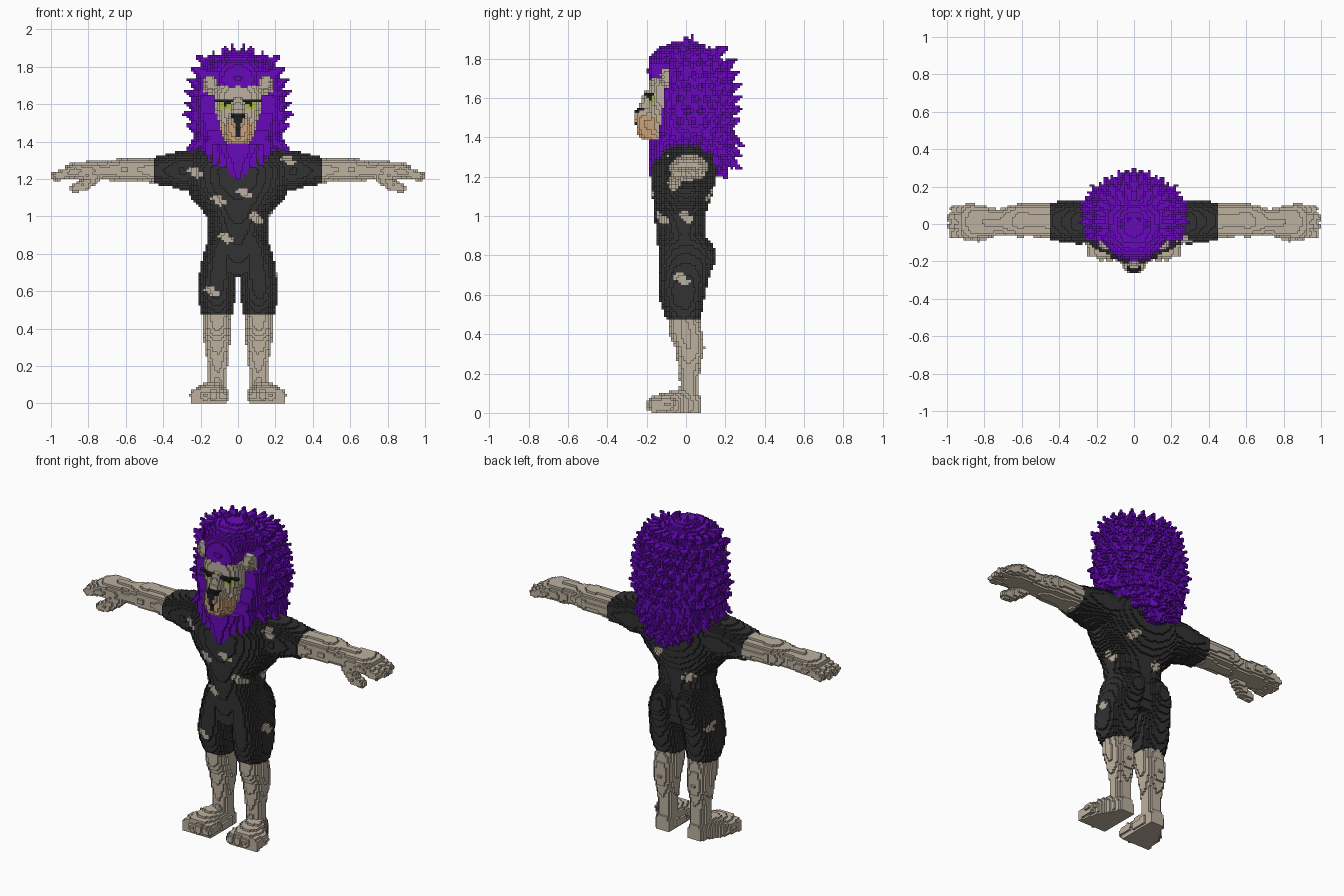
import bpy, math, random
from mathutils import Vector

random.seed(4)
S = 0.0125                      # voxel size
cells = {}                      # (i, j, k) -> (part name, colour name)

COLOURS = {
    "purple hair": (0.14, 0.003, 0.50),
    "fur": (0.51, 0.44, 0.35),
    "black cloth": (0.032, 0.032, 0.032),
    "tan muzzle": (0.58, 0.36, 0.20),
    "dark nose": (0.014, 0.014, 0.016),
    "yellow green eye": (0.40, 0.48, 0.05),
}


def put(c, val):
    """Set a voxel and its mirror image."""
    if c[2] >= 0:
        for i in (c[0], -1 - c[0]):
            if val:
                cells[(i, c[1], c[2])] = val
            else:
                cells.pop((i, c[1], c[2]), None)


def span(a, b):
    return range(math.floor(a / S), math.ceil(b / S) + 1)


def section(secs, t):
    """Interpolate between the sections of a loft."""
    for p, q in zip(secs, secs[1:]):
        if p[0] <= t <= q[0]:
            f = (t - p[0]) / (q[0] - p[0])
            return [u + (v - u) * f for u, v in zip(p, q)]
    return None


def loft(axis, secs, val, power=2.2):
    """Sections: position, centre a, radius a, centre b, radius b below, radius b above."""
    ax = [n for n in range(3) if n != axis]
    for t in span(secs[0][0], secs[-1][0]):
        s = section(secs, (t + 0.5) * S)
        if not s:
            continue
        _, ca, ra, cb, rm, rp = s
        for u in span(ca - ra, ca + ra):
            for v in span(cb - rm, cb + rp):
                db = (v + 0.5) * S - cb
                d = (abs((u + 0.5) * S - ca) / ra) ** power + (abs(db) / (rp if db > 0 else rm)) ** power
                if d <= 1:
                    c = [0, 0, 0]
                    c[axis], c[ax[0]], c[ax[1]] = t, u, v
                    put(tuple(c), val)


def taper(p, q, r0, r1, val):
    """Round-ended tapered rod."""
    p, q = Vector(p), Vector(q)
    d, r = q - p, max(r0, r1)
    rng = [span(min(a, b) - r, max(a, b) + r) for a, b in zip(p, q)]
    for i in rng[0]:
        for j in rng[1]:
            for k in rng[2]:
                w = Vector(((i + .5) * S, (j + .5) * S, (k + .5) * S)) - p
                f = min(1, max(0, w.dot(d) / max(d.dot(d), 1e-9)))
                if (w - d * f).length <= r0 + (r1 - r0) * f:
                    put((i, j, k), val)


def recolour(part, colour, rule):
    for c, v in list(cells.items()):
        if v[0] == part and rule(*[(n + 0.5) * S for n in c]):
            cells[c] = (part, colour)


# feet, toes and lower legs
LEG = ("legs", "fur")
loft(1, [(-.17, .155, .095, .03, .06, .055), (-.05, .14, .085, .03, .06, .085),
         (.02, .115, .06, .03, .06, .09), (.07, .11, .045, .03, .06, .06)], LEG, 2.6)
for x, y in ((.085, -.165), (.13, -.168), (.175, -.16), (.22, -.14)):
    taper((x, y + .05, .045), (x, y, .04), .038, .035, LEG)
loft(2, [(.05, .11, .05, .01, .05, .06), (.15, .11, .05, .01, .04, .055), (.22, .11, .055, .01, .045, .06),
         (.33, .112, .07, .015, .07, .08), (.40, .112, .072, .0, .085, .085), (.49, .108, .073, -.01, .085, .075)], LEG)

# arms, hands, fingers and thumbs
ARM = ("arms", "fur")
loft(0, [(.42, .015, .095, 1.245, .07, .065), (.55, .02, .088, 1.25, .06, .06), (.62, .02, .09, 1.25, .06, .062),
         (.72, .01, .068, 1.245, .05, .05), (.79, .01, .085, 1.24, .045, .055), (.87, .012, .098, 1.24, .04, .05),
         (.93, .012, .09, 1.235, .03, .035)], ARM)
for y, tip in ((-.055, .965), (-.012, .98), (.035, .98), (.078, .96)):
    taper((.87, y, 1.245), (tip, y, 1.215), .03, .022, ARM)
taper((.76, -.035, 1.215), (.83, -.062, 1.165), .035, .032, ARM)
taper((.83, -.062, 1.165), (.875, -.06, 1.15), .03, .025, ARM)

# ragged suit: thighs, torso, shoulders
SUIT = ("suit", "black cloth")
loft(2, [(.475, .108, .085, -.01, .09, .08), (.55, .115, .097, -.01, .12, .10), (.62, .115, .102, -.01, .13, .11),
         (.69, .107, .102, 0, .14, .12), (.78, .095, .095, 0, .14, .155), (.85, .08, .09, 0, .14, .14),
         (.91, .07, .07, 0, .13, .09)], SUIT)
loft(2, [(.69, 0, .16, 0, .12, .10), (.80, 0, .18, 0, .14, .115), (.90, 0, .158, 0, .148, .095),
         (1.0, 0, .168, 0, .162, .10), (1.1, 0, .25, 0, .17, .13), (1.17, 0, .29, 0, .177, .15),
         (1.25, 0, .30, 0, .18, .165), (1.31, 0, .29, 0, .155, .15), (1.36, 0, .23, 0, .10, .11)], SUIT, 2.1)
loft(0, [(.18, .01, .11, 1.25, .10, .11), (.30, .01, .118, 1.24, .10, .115),
         (.38, .012, .108, 1.245, .08, .088), (.445, .015, .102, 1.245, .075, .073)], SUIT)

# worn holes showing fur: side +1/-1 along the facing axis, then two coordinates
HOLES = [("y", -1, -.23, 1.235), ("y", -1, .27, 1.30), ("y", -1, .035, 1.125), ("y", -1, -.105, 1.085),
         ("y", -1, .10, .99), ("y", -1, -.065, .885), ("y", -1, -.14, .60), ("y", 1, .10, 1.11),
         ("y", 1, -.08, .985), ("x", 1, 0, .995), ("x", 1, -.02, .68), ("x", -1, .04, .70)]


def in_hole(x, y, z):
    for axis, side, u, w in HOLES:
        depth, a = (y, x) if axis == "y" else (x, y)
        if axis == "x" and abs(x) < .12:
            continue
        if depth * side > 0 and math.hypot(a - u, z - w) + .35 * (a - u) * (1 if z > w else -1) < .028:
            return True
    return False


recolour("suit", "fur", in_hole)

# mane: main mass
MANE = ("mane", "purple hair")
BULK = [(1.20, 0, .05, .02, .205, .19), (1.28, 0, .13, .03, .215, .195), (1.36, 0, .20, .04, .23, .195),
        (1.45, 0, .242, .05, .23, .185), (1.55, 0, .255, .06, .245, .175), (1.65, 0, .245, .06, .25, .175),
        (1.75, 0, .22, .05, .245, .165), (1.82, 0, .175, .02, .20, .13), (1.86, 0, .11, 0, .13, .10),
        (1.885, 0, .05, 0, .06, .06)]
loft(2, BULK, MANE)

# mane: rows of pointed locks around the sides and back, then the crown
for row in range(10):
    z = 1.30 + row * .057
    _, _, rx, yc, rm, rp = section(BULK, z)
    for n in range(8):
        a = math.radians(-28 + n * 17 + (row % 2) * 8)
        out = Vector((math.cos(a), math.sin(a), 0))
        base = Vector((rx * out.x * .9, yc + (rp if out.y > 0 else rm) * out.y * .9, z))
        lift = -.06 if z < 1.42 else .015 + .03 * (z - 1.42) / .4
        reach = random.uniform(.055, .08)
        taper(base, base + out * reach + Vector((0, 0, lift)), .036, .004, MANE)
for x, y, z in ((.0, .01, 1.86), (.07, .0, 1.905), (.13, -.02, 1.87), (.17, -.05, 1.85), (.05, -.10, 1.87),
                (.11, -.11, 1.85), (.06, .09, 1.865), (.13, .07, 1.85), (.03, .03, 1.905)):
    taper((x * .85, y * .9, z - .07), (x * 1.05, y, z + .012), .04, .004, MANE)
for x, z in ((0, 1.19), (.045, 1.215), (.085, 1.24), (.125, 1.27), (.16, 1.30)):      # beard and nape tips
    taper((x, -.165 + x * .35, z + .09), (x, -.182 + x * .3, z + .01), .028, .006, MANE)
    taper((x, .185, z + .10), (x * .9, .20 - x * .2, z - .01), .035, .008, MANE)

# clear the face opening and the ear sockets
for c in list(cells):
    x, y, z = [(n + .5) * S for n in c]
    face = 1.39 < z < 1.69 + .08 * abs(x) and y < -.10 - .13 * (1.7 - z)
    ear = .105 < abs(x) < .21 and 1.65 < z < 1.77 and y < -.085
    if cells[c][0] == "mane" and (face or ear):
        del cells[c]

# head with muzzle and nose bridge
HEAD = ("head", "fur")
loft(2, [(1.385, 0, .06, -.12, .08, .1), (1.42, 0, .08, -.12, .09, .1), (1.50, 0, .105, -.10, .095, .1),
         (1.58, 0, .128, -.10, .095, .1), (1.66, 0, .132, -.10, .09, .1), (1.70, 0, .12, -.10, .08, .1)], HEAD, 2.4)
loft(2, [(1.385, 0, .045, -.19, .035, .05), (1.42, 0, .068, -.19, .055, .05), (1.48, 0, .072, -.19, .07, .05),
         (1.53, 0, .052, -.19, .078, .05), (1.56, 0, .038, -.19, .05, .05), (1.64, 0, .03, -.18, .025, .05)], HEAD, 2.4)
recolour("head", "tan muzzle", lambda x, y, z: z < 1.525 - .3 * abs(x) and y < -.155)
recolour("head", "dark nose", lambda x, y, z: y < -.2 and (
    (1.49 < z < 1.55 and abs(x) < .012 + .5 * (z - 1.49)) or (1.43 < z <= 1.49 and abs(x) < .0125)))

# eyes and brows
recolour("head", "yellow green eye", lambda x, y, z: y < -.13 and 1.574 < z < 1.612 and .04 < abs(x) < .10)
recolour("head", "dark nose", lambda x, y, z: y < -.13 and 1.585 < z < 1.612 and abs(abs(x) - .069) < .012)
taper((.04, -.20, 1.616), (.11, -.175, 1.619), .012, .012, ("brows", "dark nose"))

# ears: cupped discs
EAR = ("ears", "fur")
for dz in (0, .025):
    taper((.15, -.085, 1.69 + dz), (.152, -.10, 1.695 + dz), .038, .036, EAR)
taper((.15, -.145, 1.705), (.15, -.145, 1.72), .02, .02, None)

# turn every part into an object made of its exposed voxel faces
mats = {}
for name, rgb in COLOURS.items():
    mats[name] = bpy.data.materials.new(name)
    mats[name].diffuse_color = (*rgb, 1)

parts = {}
for c, (part, colour) in cells.items():
    parts.setdefault(part, []).append((c, colour))

for part, voxels in parts.items():
    index, faces, slots = {}, [], []
    used = sorted({colour for _, colour in voxels})
    for c, colour in voxels:
        for ax in range(3):
            for side in (0, 1):
                nb = list(c)
                nb[ax] += 2 * side - 1
                if tuple(nb) in cells:
                    continue
                quad = []
                for u, v in ((0, 0), (1, 0), (1, 1), (0, 1)):
                    p = list(c)
                    p[ax] += side
                    p[(ax + 1) % 3] += u
                    p[(ax + 2) % 3] += v
                    quad.append(index.setdefault(tuple(p), len(index)))
                faces.append(quad if side else quad[::-1])
                slots.append(used.index(colour))
    mesh = bpy.data.meshes.new(part)
    mesh.from_pydata([[n * S for n in p] for p in index], [], faces)
    for colour in used:
        mesh.materials.append(mats[colour])
    mesh.polygons.foreach_set("material_index", slots)
    mesh.update()
    bpy.context.collection.objects.link(bpy.data.objects.new(part, mesh))
